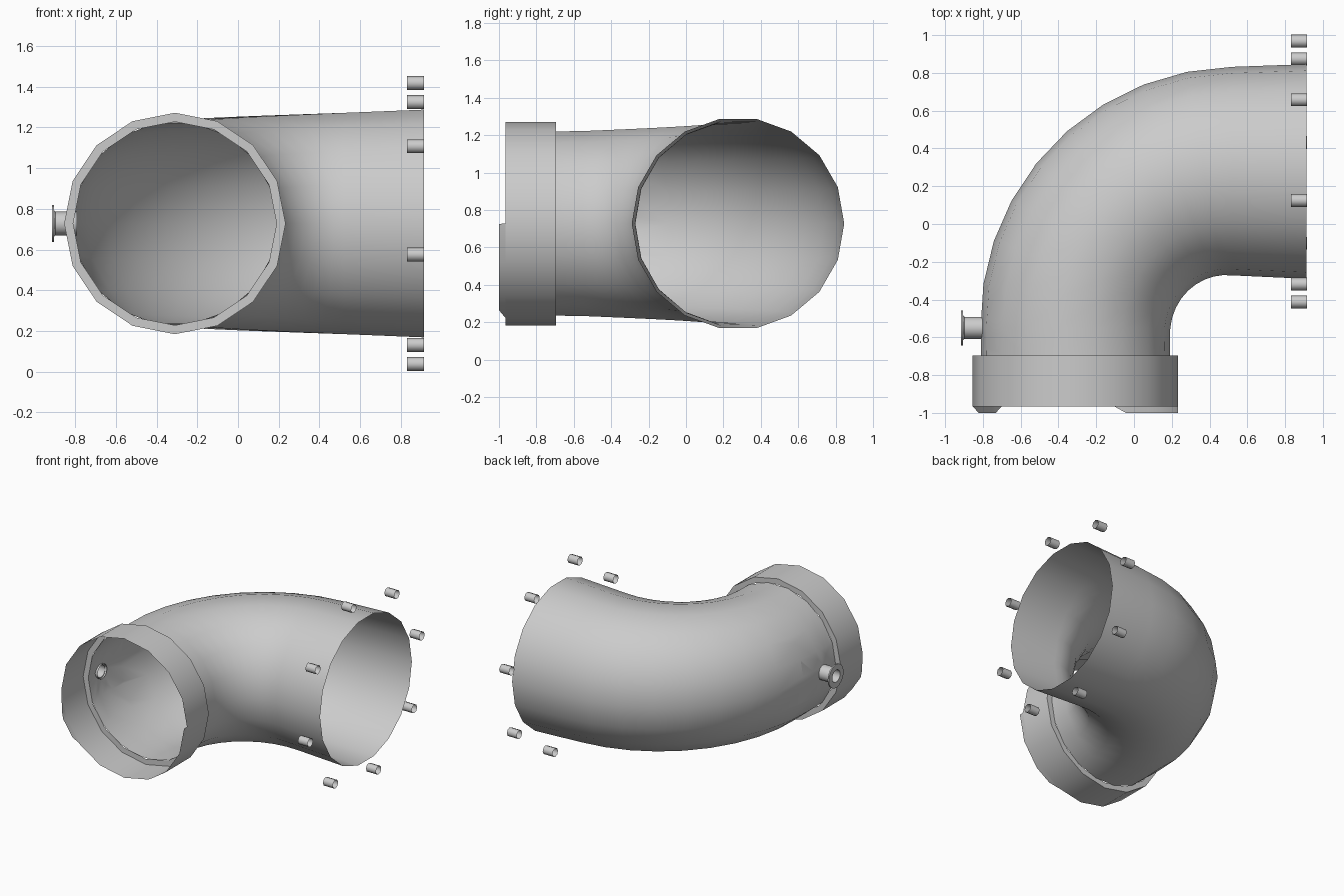
import bpy, bmesh
from math import cos, sin, pi, radians
from mathutils import Vector

cube = bpy.data.objects.get("Cube")
if cube:
    bpy.data.objects.remove(cube)

grey = bpy.data.materials.new("plain grey")
grey.use_nodes = True
colour = (0.6, 0.6, 0.6, 1)
grey.diffuse_color = colour
grey.node_tree.nodes["Principled BSDF"].inputs["Base Color"].default_value = colour

AXIS_Z = 0.728           # height of the pipe centre line
INLET_X = -0.31          # centre of the collar end
OUTLET_Y = 0.278         # centre of the wide end
UP = Vector((0, 0, 1))


def finish(name, bm, angle=30):
    bmesh.ops.recalc_face_normals(bm, faces=bm.faces)
    mesh = bpy.data.meshes.new(name)
    bm.to_mesh(mesh)
    bm.free()
    mesh.materials.append(grey)
    obj = bpy.data.objects.new(name, mesh)
    bpy.context.collection.objects.link(obj)
    bpy.ops.object.select_all(action='DESELECT')
    obj.select_set(True)
    bpy.context.view_layer.objects.active = obj
    bpy.ops.object.shade_smooth_by_angle(angle=radians(angle))
    return obj


def skin(bm, rings):
    """Join open-ended rings of (centre, side direction, radius)."""
    loops = []
    for centre, side, radius, sides in rings:
        loops.append([bm.verts.new(centre + radius * (cos(a) * side + sin(a) * UP))
                      for a in (2 * pi * k / sides for k in range(sides))])
    for lower, upper in zip(loops, loops[1:]):
        n = len(lower)
        for k in range(n):
            j = (k + 1) % n
            bm.faces.new((lower[k], lower[j], upper[j], upper[k]))


# Elbow: straight inlet, quarter bend, straight outlet, widening slowly
bend = Vector((0.52, -0.55, AXIS_Z))
bend_radius = bend.x - INLET_X
steps = 9
rings = [(Vector((INLET_X, -0.695, AXIS_Z)), Vector((-1, 0, 0)), 0.5, 18)]
for i in range(steps + 1):
    t = i / steps
    side = Vector((-cos(t * pi / 2), sin(t * pi / 2), 0))
    rings.append((bend + bend_radius * side, side, 0.502 + 0.05 * t, 18))
rings.append((Vector((0.913, OUTLET_Y, AXIS_Z)), Vector((0, 1, 0)), 0.568, 18))
bm = bmesh.new()
skin(bm, rings)

# Octagonal port in the elbow wall under the nozzle
port = Vector((-0.81, -0.55, AXIS_Z))
directions = [Vector((0, cos(k * pi / 4), sin(k * pi / 4))) for k in range(8)]


def near_port(face, reach):
    c = face.calc_center_median()
    return c.x < -0.6 and all((c - port).dot(d) < reach for d in directions)


for d in directions:
    faces = [f for f in bm.faces if near_port(f, 0.3)]
    edges = {e for f in faces for e in f.edges}
    verts = {v for f in faces for v in f.verts}
    bmesh.ops.bisect_plane(bm, geom=faces + list(edges) + list(verts),
                           plane_co=port + 0.048 * d, plane_no=d)
bmesh.ops.delete(bm, geom=[f for f in bm.faces if near_port(f, 0.048)], context='FACES')
finish("elbow_pipe", bm)

# Collar: step ring and sleeve around the inlet
COLLAR_R, SIDES, RIM_Y = 0.544, 16, -0.965
bm = bmesh.new()
skin(bm, [(Vector((INLET_X, y, AXIS_Z)), Vector((1, 0, 0)), r, SIDES)
          for y, r in ((-0.695, 0.5), (-0.695, COLLAR_R), (RIM_Y, COLLAR_R))])


def rim_point(degrees, y):
    a, step = radians(degrees), 2 * pi / SIDES
    r = COLLAR_R * cos(step / 2) / cos(a % step - step / 2)
    return Vector((INLET_X + r * cos(a), y, AXIS_Z + r * sin(a)))


def add_tab(start, full_from, full_to, end):
    """Lip standing forward of the collar rim, with sloping ends."""
    corners = [k * 22.5 for k in range(SIDES + 1) if start < k * 22.5 < end]
    angles = sorted({start, full_from, full_to, end, *corners})
    previous = None
    for a in angles:
        rise = 1.0
        if a < full_from:
            rise = (a - start) / (full_from - start)
        elif a > full_to:
            rise = (end - a) / (end - full_to)
        pair = [bm.verts.new(rim_point(a, RIM_Y)),
                bm.verts.new(rim_point(a, RIM_Y - 0.035 * rise))]
        if previous:
            bm.faces.new((previous[0], pair[0], pair[1], previous[1]))
        previous = pair


add_tab(180, 197, 218, 224)
add_tab(292, 300, 359.8, 360)
bmesh.ops.remove_doubles(bm, verts=bm.verts, dist=0.0005)
finish("inlet_collar", bm)

# Nozzle: hollow stem with a thin flange
bm = bmesh.new()
profile = [(-0.79, 0.058), (-0.897, 0.058), (-0.905, 0.066), (-0.905, 0.092),
           (-0.915, 0.092), (-0.915, 0.048), (-0.80, 0.048)]
skin(bm, [(Vector((x, port.y, AXIS_Z)), Vector((0, 1, 0)), r, 16) for x, r in profile])
finish("side_nozzle", bm)

# Eight open sleeves circling the outlet
for k in range(8):
    a = radians(12.5 + 45 * k)
    y, z = OUTLET_Y + 0.707 * cos(a), AXIS_Z + 0.707 * sin(a)
    bm = bmesh.new()
    skin(bm, [(Vector((x, y, z)), Vector((0, 1, 0)), 0.034, 8) for x in (0.83, 0.915)])
    finish(f"bolt_sleeve_{k + 1}", bm, 50)
